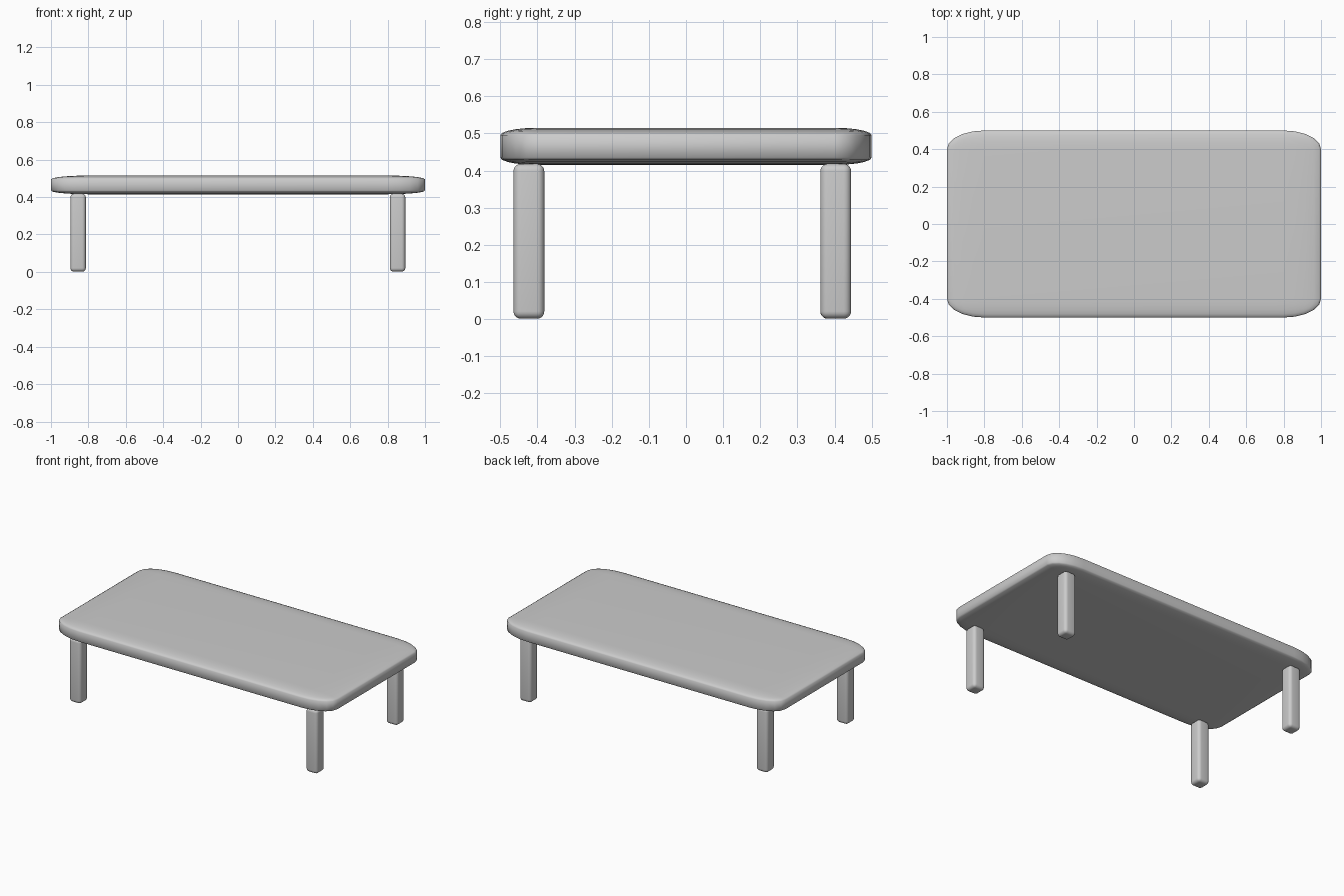
import bpy, bmesh
from mathutils import Matrix

if "Cube" in bpy.data.objects:
    bpy.data.objects.remove(bpy.data.objects["Cube"])


def rounded_box(name, size, bevel, scale, centre, segments=5):
    """Bevelled box, stretched after bevelling so the rounding becomes elliptical."""
    bm = bmesh.new()
    bmesh.ops.create_cube(bm, size=1)
    bmesh.ops.scale(bm, vec=size, verts=bm.verts)
    bmesh.ops.bevel(bm, geom=bm.edges[:], offset=bevel, segments=segments,
                    profile=0.5, affect='EDGES')
    bmesh.ops.scale(bm, vec=scale, verts=bm.verts)
    mesh = bpy.data.meshes.new(name)
    bm.to_mesh(mesh)
    bm.free()
    obj = bpy.data.objects.new(name, mesh)
    obj.matrix_world = Matrix.Translation(centre)
    bpy.context.collection.objects.link(obj)
    for p in mesh.polygons:
        p.use_smooth = True
    return obj


# Table top: wide elliptical corners, thin rounded rim
rounded_box("table_top", (1, 1, 0.5), 0.1, (2, 1, 0.2), (0, 0, 0.465))

# Four legs, set slightly towards the front
for side, x in (("left", -0.855), ("right", 0.853)):
    for end, y in (("front", -0.423), ("back", 0.403)):
        rounded_box(f"{end}_{side}_leg", (0.083, 0.083, 0.417), 0.02,
                    (1, 1, 1), (x, y, 0.2095))
